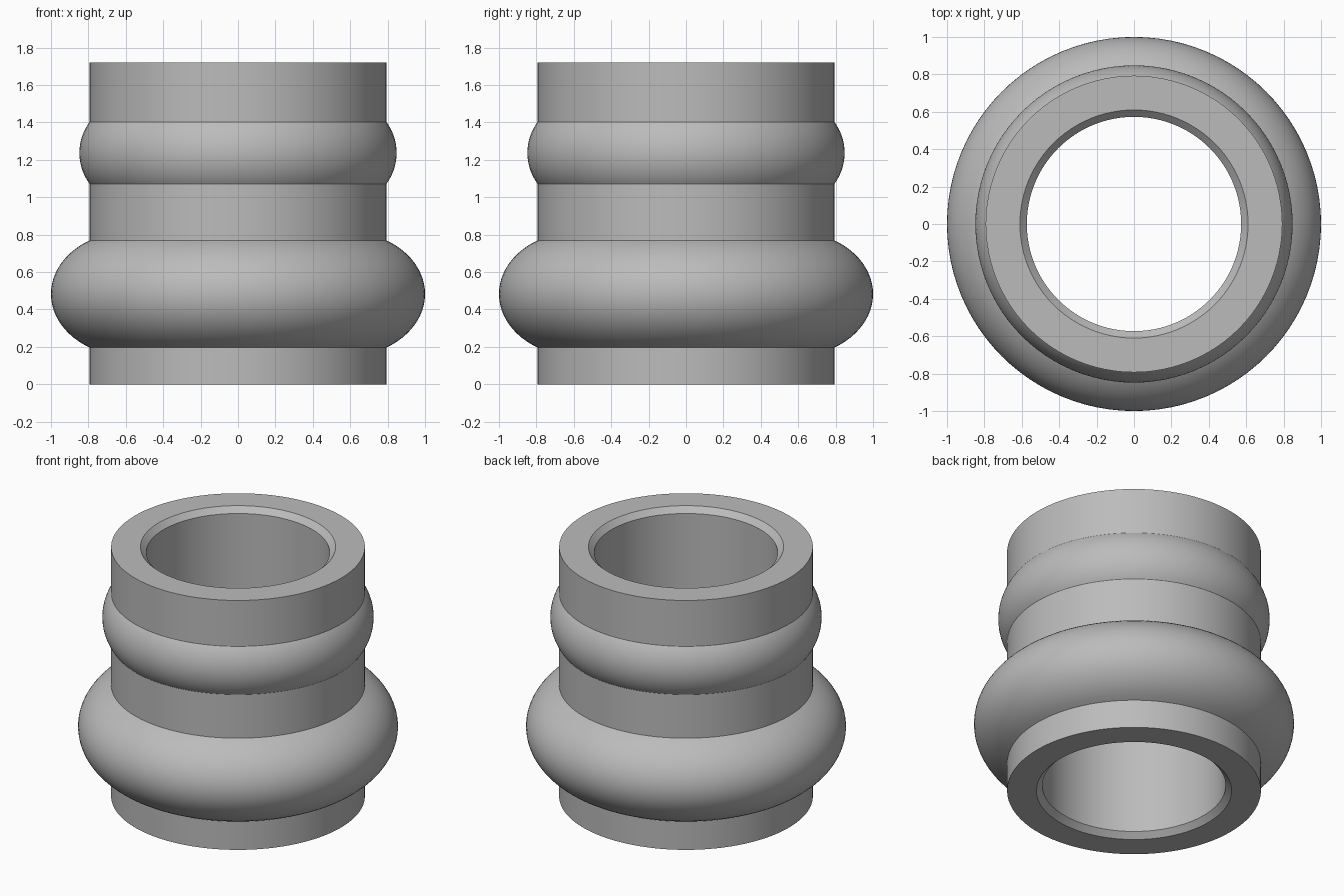
import bpy
import bmesh
from math import acos, cos, sin, pi, radians

cube = bpy.data.objects.get("Cube")
if cube:
    bpy.data.objects.remove(cube, do_unlink=True)

SEGMENTS = 96
HEIGHT, OUTER, BORE, CHAMFER = 1.72, 0.793, 0.573, 0.037

grey = bpy.data.materials.new("plain grey")
grey.use_nodes = True
colour = (0.5, 0.5, 0.5, 1)
grey.diffuse_color = colour
grey.node_tree.nodes["Principled BSDF"].inputs["Base Color"].default_value = colour


def bulge(z, centre, reach, half_height, steps=24):
    """Elliptical arc that leaves and rejoins the outer wall."""
    a = reach - centre
    end = acos((OUTER - centre) / a)
    b = half_height / sin(end)
    angles = [-end + 2 * end * i / steps for i in range(steps + 1)]
    return [(centre + a * cos(t), z + b * sin(t)) for t in angles]


def lathe(name, profile):
    """Revolve a closed (radius, height) profile about the z axis."""
    bm = bmesh.new()
    rings = []
    for i in range(SEGMENTS):
        t = 2 * pi * i / SEGMENTS
        rings.append([bm.verts.new((r * cos(t), r * sin(t), z)) for r, z in profile])
    for i, ring in enumerate(rings):
        after = rings[(i + 1) % SEGMENTS]
        for j in range(len(profile)):
            k = (j + 1) % len(profile)
            bm.faces.new((ring[j], after[j], after[k], ring[k]))
    bmesh.ops.recalc_face_normals(bm, faces=bm.faces)
    mesh = bpy.data.meshes.new(name)
    bm.to_mesh(mesh)
    bm.free()
    mesh.materials.append(grey)
    obj = bpy.data.objects.new(name, mesh)
    bpy.context.collection.objects.link(obj)
    bpy.ops.object.select_all(action="DESELECT")
    obj.select_set(True)
    bpy.context.view_layer.objects.active = obj
    bpy.ops.object.shade_smooth_by_angle(angle=radians(15))
    return obj


# Outer wall with a wide lower bulge and a slim upper bulge
outside = [(OUTER, 0)]
outside += bulge(0.483, 0.575, 1.0, 0.287)
outside += bulge(1.237, 0.575, 0.848, 0.166)
outside += [(OUTER, HEIGHT)]

# Straight bore, chamfered at both rims
inside = [
    (BORE + CHAMFER, HEIGHT), (BORE, HEIGHT - CHAMFER),
    (BORE, CHAMFER), (BORE + CHAMFER, 0),
]

lathe("ribbed_sleeve", outside + inside)
